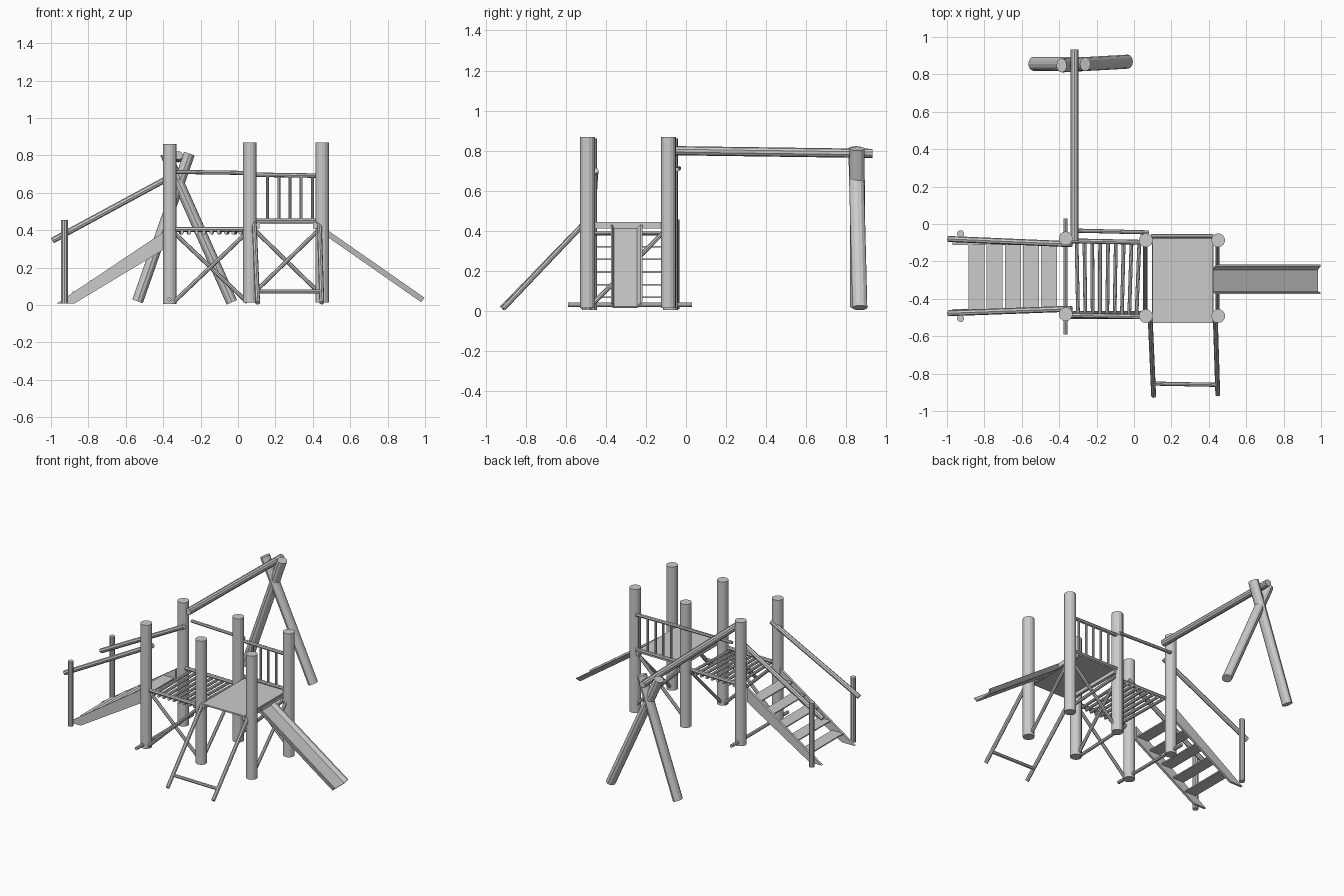
import bpy, bmesh
from mathutils import Vector


def finish(name, bm):
    bmesh.ops.recalc_face_normals(bm, faces=bm.faces)
    me = bpy.data.meshes.new(name)
    bm.to_mesh(me)
    bm.free()
    ob = bpy.data.objects.new(name, me)
    bpy.context.collection.objects.link(ob)
    return ob


def rod(name, a, b, r, sides=8, y_stretch=1.0):
    """Round bar between two points."""
    a, b = Vector(a), Vector(b)
    d, mid = b - a, (a + b) / 2
    bm = bmesh.new()
    bmesh.ops.create_cone(bm, cap_ends=True, segments=sides, radius1=r, radius2=r, depth=d.length)
    q = d.to_track_quat('Z', 'Y')
    for v in bm.verts:
        p = q @ v.co
        p.y *= y_stretch
        v.co = p + mid
    return finish(name, bm)


def prism(name, pts, sweep):
    """Closed outline swept along a vector."""
    bm = bmesh.new()
    f = bm.faces.new([bm.verts.new(p) for p in pts])
    res = bmesh.ops.extrude_face_region(bm, geom=[f], use_keep_orig=True)
    vs = [g for g in res['geom'] if isinstance(g, bmesh.types.BMVert)]
    bmesh.ops.translate(bm, verts=vs, vec=sweep)
    return finish(name, bm)


def box(name, x0, x1, y0, y1, z0, z1):
    return prism(name, [(x0, y0, z0), (x1, y0, z0), (x1, y1, z0), (x0, y1, z0)], (0, 0, z1 - z0))


# main posts
for x, yb, yf, z0, z1 in ((-0.365, -0.077, -0.482, 0.005, 0.86),
                          (0.063, -0.087, -0.492, 0.013, 0.868),
                          (0.45, -0.087, -0.492, 0.013, 0.868)):
    for y in (yb, yf):
        rod("post", (x, y, z0), (x, y, z1), 0.037, 14)

# platform with side beams
box("platform", 0.098, 0.422, -0.53, -0.06, 0.434, 0.444)
for x in (0.105, 0.415):
    box("platform_beam", x - 0.01, x + 0.01, -0.53, -0.06, 0.41, 0.434)

# slide: channel section swept downhill
section = [(-0.375, 0.03), (-0.366, 0.03), (-0.36, 0.008), (-0.245, 0.008),
           (-0.227, 0.03), (-0.217, 0.03), (-0.24, 0.0), (-0.366, 0.0)]
prism("slide", [(0.42 + h * 0.57, y, 0.405 + h * 0.82) for y, h in section], (0.56, 0, -0.39))

# front ladder frame
rod("ladder_rail", (0.087, -0.51, 0.435), (0.105, -0.92, 0.012), 0.013)
rod("ladder_rail", (0.435, -0.51, 0.435), (0.448, -0.912, 0.012), 0.013)
rod("ladder_rung", (0.10, -0.853, 0.073), (0.445, -0.86, 0.073), 0.011)

# back fence of the platform
rod("fence_top_rail", (0.09, -0.065, 0.697), (0.425, -0.065, 0.692), 0.012)
rod("fence_bottom_rail", (0.09, -0.065, 0.452), (0.425, -0.065, 0.452), 0.012)
for i in range(5):
    x = 0.158 + i * 0.06
    rod("fence_baluster", (x, -0.065, 0.452), (x, -0.065, 0.69), 0.008)

# bridge: rails, cross bars and back handrail
for y in (-0.09, -0.488):
    rod("bridge_rail", (-0.34, y, 0.405), (0.06, y - 0.008, 0.405), 0.013)
for i in range(9):
    x = -0.307 + i * 0.042
    rod("bridge_bar", (x, -0.085, 0.387), (x + 0.008 - i * 0.003, -0.5, 0.387), 0.01)
rod("bridge_handrail", (-0.33, -0.035, 0.712), (0.08, -0.045, 0.706), 0.011)

# crossed braces below bridge and platform, side diagonals
for name, x0, x1, y, z0, z1 in (("bridge_brace", -0.345, 0.05, -0.487, 0.015, 0.39),
                                ("platform_brace", 0.08, 0.44, -0.085, 0.06, 0.41)):
    rod(name, (x0, y - 0.01, z0), (x1, y - 0.01, z1), 0.011)
    rod(name, (x0, y + 0.01, z1), (x1, y + 0.01, z0), 0.011)
for x in (0.06, 0.447):
    rod("side_brace", (x, -0.48, 0.02), (x, -0.09, 0.415), 0.011)
rod("ground_bar", (-0.367, -0.59, 0.03), (-0.367, 0.03, 0.03), 0.011)

# stairs: stringers, treads, newels, handrails
for y, newel_y, hy0, hy1 in ((-0.105, -0.052, -0.08, -0.108), (-0.462, -0.505, -0.477, -0.453)):
    prism("stair_stringer", [(-0.97, y - 0.008, 0.008), (-0.875, y - 0.008, 0.008),
                             (-0.40, y - 0.008, 0.295), (-0.40, y - 0.008, 0.39)], (0, 0.016, 0))
    rod("newel", (-0.927, newel_y, 0.008), (-0.927, newel_y, 0.455), 0.019, 10)
    rod("stair_handrail", (-0.992, hy0, 0.345), (-0.335, hy1, 0.70), 0.016)
for i in range(5):
    x, z = -0.842 + i * 0.097, 0.068 + i * 0.063
    box("stair_tread", x - 0.043, x + 0.043, -0.46, -0.107, z - 0.004, z + 0.004)

# swing beam and crossed support legs
rod("swing_beam", (-0.318, -0.09, 0.8), (-0.318, 0.932, 0.786), 0.023, 10)
rod("swing_leg", (-0.537, 0.856, 0.02), (-0.26, 0.855, 0.81), 0.03, 12, 1.25)
rod("swing_leg", (-0.033, 0.866, 0.015), (-0.387, 0.85, 0.81), 0.03, 12, 1.25)
